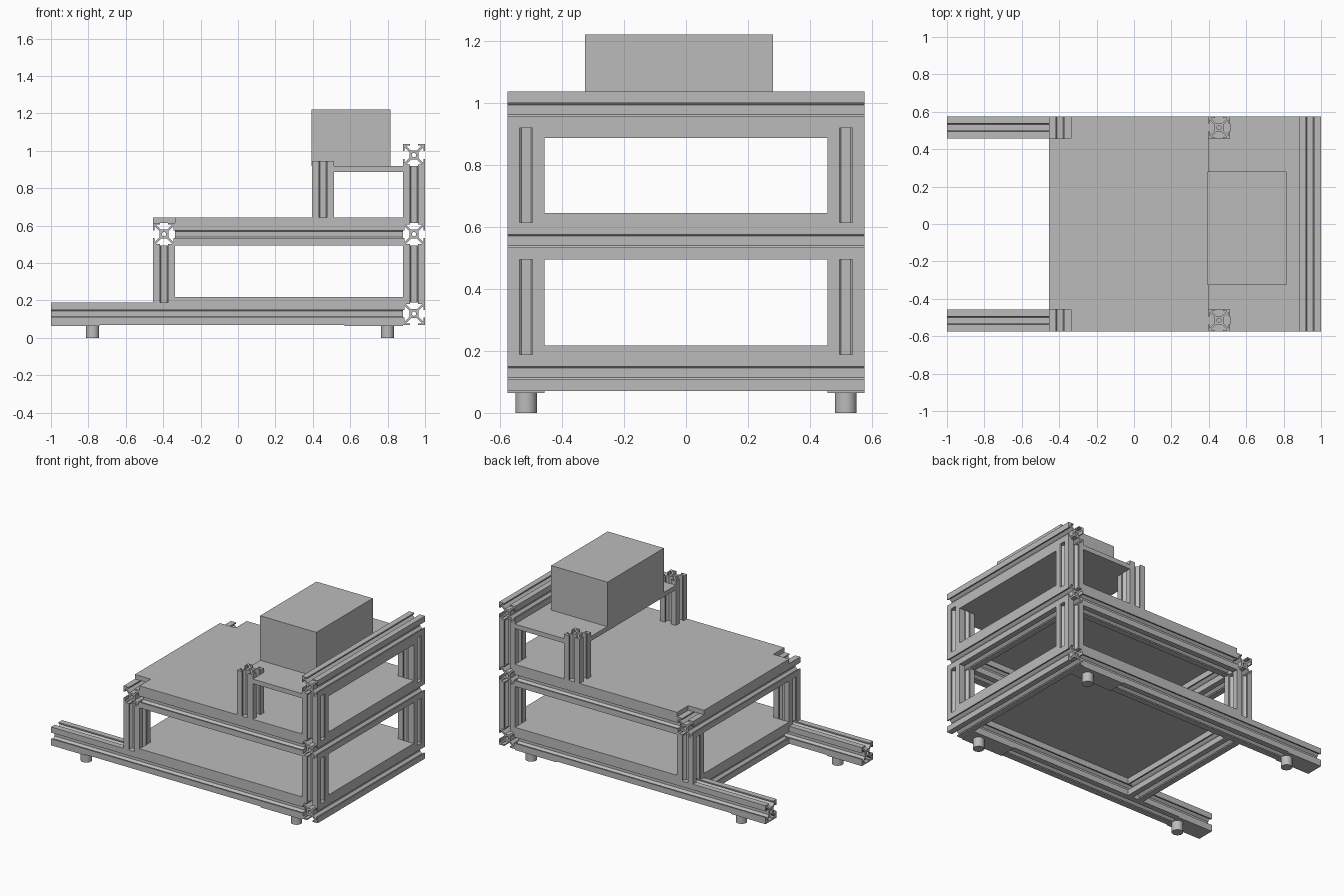
import bpy, bmesh, math
from mathutils import Vector

cube = bpy.data.objects.get("Cube")
if cube:
    bpy.data.objects.remove(cube, do_unlink=True)

mat = bpy.data.materials.new("plain grey")
mat.use_nodes = True
grey = (0.5, 0.5, 0.5, 1)
mat.diffuse_color = grey
mat.node_tree.nodes["Principled BSDF"].inputs["Base Color"].default_value = grey

S = 0.119          # width of the slotted bar
H = S / 2
Y = 0.575          # half depth of the frame
YB = Y - H         # centre line of side bars


def link(name, data):
    obj = bpy.data.objects.new(name, data)
    bpy.context.collection.objects.link(obj)
    return obj


def mesh_object(name, bm):
    bmesh.ops.recalc_face_normals(bm, faces=bm.faces)
    me = bpy.data.meshes.new(name)
    bm.to_mesh(me)
    bm.free()
    me.materials.append(mat)
    return link(name, me)


def bar_mesh(length):
    """Slotted square bar along z, one side outline turned four times."""
    side = [(1, 1), (.35, 1), (.35, .86), (.72, .86), (.26, .4),
            (-.26, .4), (-.72, .86), (-.35, .86), (-.35, 1)]
    outline = []
    for quarter in range(4):
        c, s = round(math.cos(quarter * math.pi / 2)), round(math.sin(quarter * math.pi / 2))
        outline += [(x * c - y * s, x * s + y * c) for x, y in side]
    bore = [(.2 * math.cos(a * math.pi / 6), .2 * math.sin(a * math.pi / 6)) for a in range(12)]
    cu = bpy.data.curves.new("bar_profile", 'CURVE')
    cu.dimensions = '2D'
    cu.fill_mode = 'BOTH'
    cu.extrude = length / 2
    for pts in (outline, bore):
        sp = cu.splines.new('POLY')
        sp.points.add(len(pts) - 1)
        for p, (x, y) in zip(sp.points, pts):
            p.co = (x * H, y * H, 0, 1)
        sp.use_cyclic_u = True
    tmp = link("bar_profile", cu)
    dg = bpy.context.evaluated_depsgraph_get()
    me = bpy.data.meshes.new_from_object(tmp.evaluated_get(dg))
    bpy.data.objects.remove(tmp, do_unlink=True)
    bpy.data.curves.remove(cu)
    me.materials.clear()
    me.materials.append(mat)
    for p in me.polygons:
        p.use_smooth = False
    return me


def bar(name, start, end):
    a, b = Vector(start), Vector(end)
    obj = link(name, bar_mesh((b - a).length))
    obj.location = (a + b) / 2
    if abs(b.x - a.x) > .01:
        obj.rotation_euler.y = math.pi / 2
    elif abs(b.y - a.y) > .01:
        obj.rotation_euler.x = math.pi / 2


def box(name, x0, x1, y0, y1, z0, z1):
    bm = bmesh.new()
    bmesh.ops.create_cube(bm, size=1)
    for v in bm.verts:
        v.co = ((x0 + x1) / 2 + v.co.x * (x1 - x0),
                (y0 + y1) / 2 + v.co.y * (y1 - y0),
                (z0 + z1) / 2 + v.co.z * (z1 - z0))
    return mesh_object(name, bm)


def deck(name, x0, x1, z0, z1):
    """Flat plate with a square notch at each corner for the posts."""
    a, b, n = x0 + S, x1 - S, Y - S
    half = [(x0, n), (a, n), (a, Y), (b, Y), (b, n), (x1, n)]
    pts = half + [(x, -y) for x, y in reversed(half)]
    bm = bmesh.new()
    face = bm.faces.new([bm.verts.new((x, y, z0)) for x, y in pts])
    top = bmesh.ops.extrude_face_region(bm, geom=[face])["geom"]
    bmesh.ops.translate(bm, vec=(0, 0, z1 - z0),
                        verts=[v for v in top if isinstance(v, bmesh.types.BMVert)])
    return mesh_object(name, bm)


BACK, FRONT, MID = 1 - H, -0.455 + H, 0.395 + H   # post positions in x
LOW, CENTRE, TOP = 0.07, 0.495, 0.918             # undersides of the rails

# Cross rails
for name, x, z in [("low_back_rail", BACK, LOW), ("low_front_rail", FRONT, LOW),
                   ("middle_back_rail", BACK, CENTRE), ("middle_front_rail", FRONT, CENTRE),
                   ("top_back_rail", BACK, TOP)]:
    reach = Y - S if name == "low_front_rail" else Y
    bar(name, (x, -reach, z + H), (x, reach, z + H))

# Side rails, posts and feet, the same on both sides
for side, y in (("right", -YB), ("left", YB)):
    bar(side + "_long_rail", (-1, y, LOW + H), (1 - S, y, LOW + H))
    bar(side + "_middle_rail", (FRONT + H, y, CENTRE + H), (1 - S, y, CENTRE + H))
    bar(side + "_front_post", (FRONT, y, LOW + S), (FRONT, y, CENTRE))
    bar(side + "_low_back_post", (BACK, y, LOW + S), (BACK, y, CENTRE))
    bar(side + "_high_back_post", (BACK, y, CENTRE + S), (BACK, y, TOP))
    bar(side + "_shelf_post", (MID, y, 0.645), (MID, y, 0.947))
    for end, x, p0, p1 in (("front", -.777, -1, -.74), ("back", .8, .57, 1 - S)):
        box(f"{side}_{end}_foot_plate", p0, p1, y - H, y + H, .064, LOW)
        bm = bmesh.new()
        bmesh.ops.create_cone(bm, cap_ends=True, segments=32, radius1=.035,
                              radius2=.035, depth=.064)
        bmesh.ops.translate(bm, vec=(x, y, .032), verts=bm.verts)
        foot = mesh_object(f"{side}_{end}_foot", bm)
        for p in foot.data.polygons:
            p.use_smooth = len(p.vertices) == 4
        for e in foot.data.edges:
            flat = foot.data.vertices
            e.use_edge_sharp = abs(flat[e.vertices[0]].co.z - flat[e.vertices[1]].co.z) < .001

# Decks and the block on the shelf
deck("lower_deck", -.455, 1, LOW + S, .218)
deck("middle_deck", -.455, 1, CENTRE + S, .645)
deck("upper_shelf", .395, 1, .887, TOP)
box("shelf_block", .393, .815, -.325, .28, TOP, 1.22)
